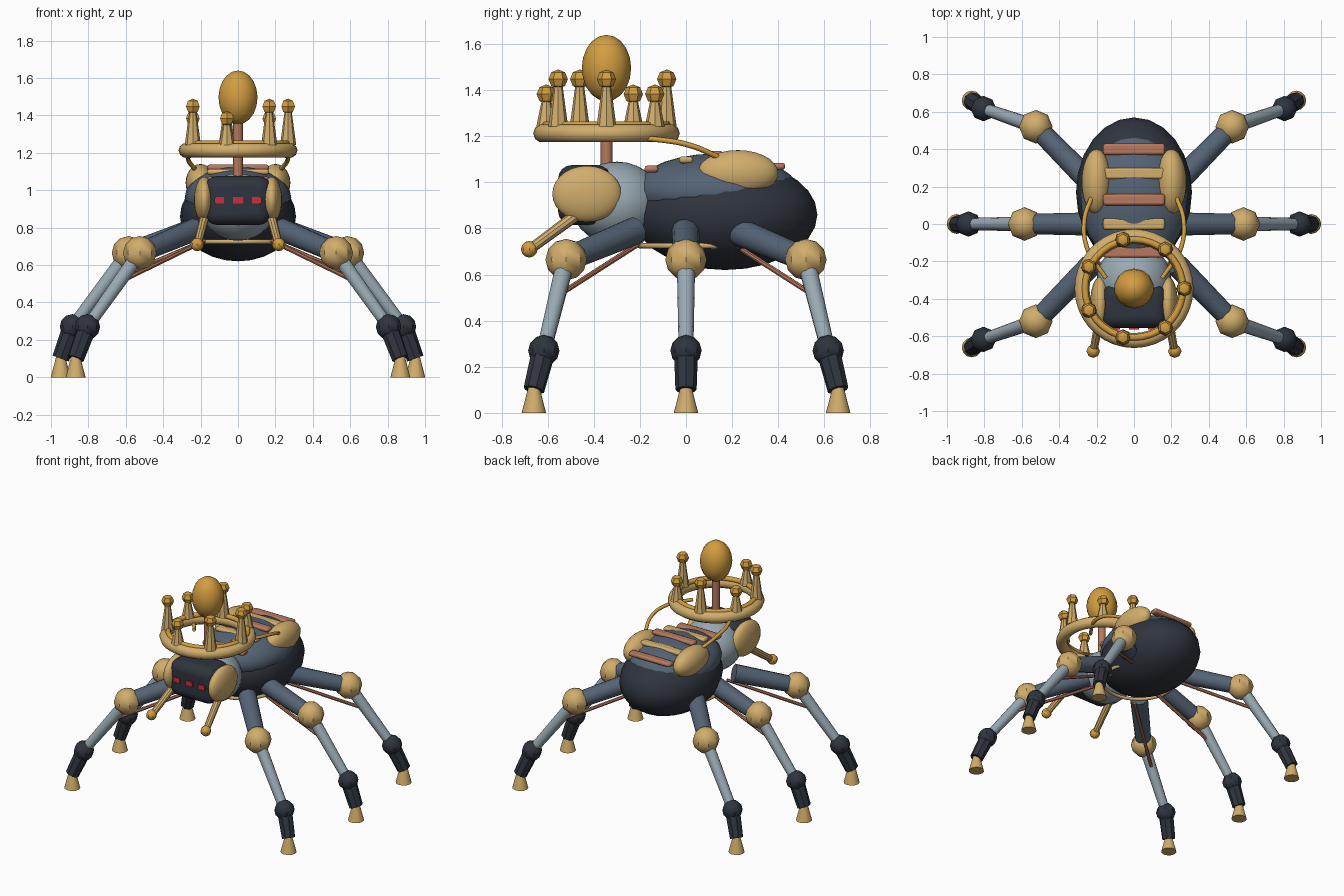
import bpy, math
from mathutils import Vector

cube = bpy.data.objects.get("Cube")
if cube:
    bpy.data.objects.remove(cube, do_unlink=True)


def material(name, r, g, b):
    m = bpy.data.materials.new(name)
    m.use_nodes = True
    m.diffuse_color = (r, g, b, 1)
    m.node_tree.nodes["Principled BSDF"].inputs["Base Color"].default_value = (r, g, b, 1)
    return m


TAN = material("pale brass", .64, .42, .15)
GOLD = material("rich gold", .65, .34, .05)
COPPER = material("copper", .48, .19, .11)
SLATE = material("slate blue", .09, .125, .175)
GREY = material("light steel", .32, .4, .45)
DARK = material("dark armour", .028, .034, .048)
RED = material("red lens", .6, .03, .04)


def finish(name, mat, smooth=35):
    ob = bpy.context.object
    ob.name = name
    ob.data.materials.append(mat)
    if smooth:
        bpy.ops.object.shade_smooth_by_angle(angle=math.radians(smooth))
    return ob


def ellipsoid(name, mat, loc, radii, seg=24, rings=14):
    bpy.ops.mesh.primitive_uv_sphere_add(segments=seg, ring_count=rings, radius=1, location=loc)
    bpy.context.object.scale = radii
    return finish(name, mat)


def ball(name, mat, loc, r, seg=8, rings=6):
    return ellipsoid(name, mat, loc, (r, r, r), seg, rings)


def rod(name, mat, a, b, r1, r2, sides=12):
    a, b = Vector(a), Vector(b)
    bpy.ops.mesh.primitive_cone_add(vertices=sides, radius1=r1, radius2=r2,
                                    depth=(b - a).length, location=(a + b) / 2)
    bpy.context.object.rotation_euler = (b - a).to_track_quat('Z', 'Y').to_euler()
    return finish(name, mat)


def box(name, mat, loc, half, bevel, segments=2):
    bpy.ops.mesh.primitive_cube_add(size=2, location=loc)
    ob = bpy.context.object
    ob.scale = half
    bpy.ops.object.transform_apply(location=False, rotation=False, scale=True)
    if bevel:
        mod = ob.modifiers.new("Rounding", 'BEVEL')
        mod.width, mod.segments = bevel, segments
    return finish(name, mat)


def ring(name, mat, loc, major, minor, scale=(1, 1, 1)):
    bpy.ops.mesh.primitive_torus_add(major_radius=major, minor_radius=minor, location=loc,
                                     major_segments=36, minor_segments=10)
    bpy.context.object.scale = scale
    return finish(name, mat, 60)


def tube(name, mat, points, r):
    cu = bpy.data.curves.new(name, 'CURVE')
    cu.dimensions = '3D'
    cu.bevel_depth, cu.bevel_resolution, cu.use_fill_caps = r, 2, True
    sp = cu.splines.new('BEZIER')
    sp.bezier_points.add(len(points) - 1)
    for bp, p in zip(sp.bezier_points, points):
        bp.co = p
        bp.handle_left_type = bp.handle_right_type = 'AUTO'
    cu.materials.append(mat)
    ob = bpy.data.objects.new(name, cu)
    bpy.context.collection.objects.link(ob)


# Body
ellipsoid("abdomen", DARK, (0, .17, .86), (.31, .4, .24))
ellipsoid("back_shell", SLATE, (0, .13, .96), (.285, .36, .165))
ellipsoid("thorax", GREY, (0, -.3, .91), (.2, .2, .18))
ring("belly_band", TAN, (0, .05, .725), .25, .012)

# Bars across the back
for i, (y, z) in enumerate([(-.15, 1.058), (0, 1.098), (.13, 1.122), (.27, 1.1), (.4, 1.07)]):
    plain = i % 2 == 0
    box("copper_back_bar" if plain else "brass_back_bar", COPPER if plain else TAN,
        (0, y, z), (.165, .03, .015), .012)

# Head
box("head", DARK, (0, -.44, .945), (.175, .115, .13), .06, 4)
for x in (-.1, 0, .1):
    box("eye_light", RED, (x, -.555, .947), (.026, .008, .018), 0)

for side, label in ((1, "left"), (-1, "right")):
    ellipsoid(label + "_back_pad", TAN, (side * .2, .225, 1.04), (.08, .175, .1))
    ellipsoid(label + "_cheek_pad", TAN, (side * .18, -.43, .95), (.055, .15, .122))
    # Jaws
    rod(label + "_jaw", TAN, (side * .175, -.46, .87), (side * .215, -.67, .715), .026, .022, 10)
    ball(label + "_jaw_tip", GOLD, (side * .218, -.68, .71), .036)
    # Cables from the back to the crown
    tube(label + "_cable", GOLD, [(side * .22, .16, 1.1), (side * .265, .02, 1.16),
                                  (side * .25, -.13, 1.187), (side * .15, -.29, 1.195)], .012)

    # Legs: front, middle and back
    for row, place in ((-1, "front"), (0, "middle"), (1, "back")):
        name = label + "_" + place
        out = 0 if row else 1

        def at(x, y, z):
            return Vector((side * x, row * y, z))

        hip = at(.23, .22, .79)
        knee = at(.525 + .06 * out, .52, .665)
        ankle = at(.805 + .08 * out, .617, .27)
        foot = at(.868 + .08 * out, .66, .1)
        sole = Vector((foot.x, foot.y, 0))
        rod(name + "_thigh", SLATE, hip, knee, .062, .054)
        ball(name + "_knee", TAN, knee, .09)
        rod(name + "_shin", GREY, knee, ankle, .04, .032)
        ball(name + "_ankle", DARK, ankle, .068)
        rod(name + "_boot", DARK, ankle, foot, .052, .046, 8)
        rod(name + "_foot", TAN, sole, sole + Vector((0, 0, .12)), .053, .022)
        rod(name + "_strut", COPPER, at(.18, .21, .73), knee.lerp(ankle, .4), .012, .012, 8)

# Crown
crown = Vector((0, -.345, 1.213))
ring("crown_band", TAN, crown, .278, .04)
ring("crown_rim", GOLD, crown + Vector((0, 0, .035)), .262, .018)
for i in range(7):
    a = math.tau * i / 7
    base = crown + Vector((.268 * math.cos(a), .268 * math.sin(a), .03))
    height = .205 if i % 2 == 0 else .14
    rod("crown_spike", TAN, base, base + Vector((0, 0, height - .02)), .043, .018, 8)
    ball("crown_bead", GOLD, base + Vector((0, 0, height)), .042, 6, 4)
rod("crown_stem", COPPER, (0, -.345, 1.05), (0, -.345, 1.42), .026, .026)
ellipsoid("crown_orb", GOLD, (0, -.345, 1.496), (.107, .107, .144), 14, 10)
